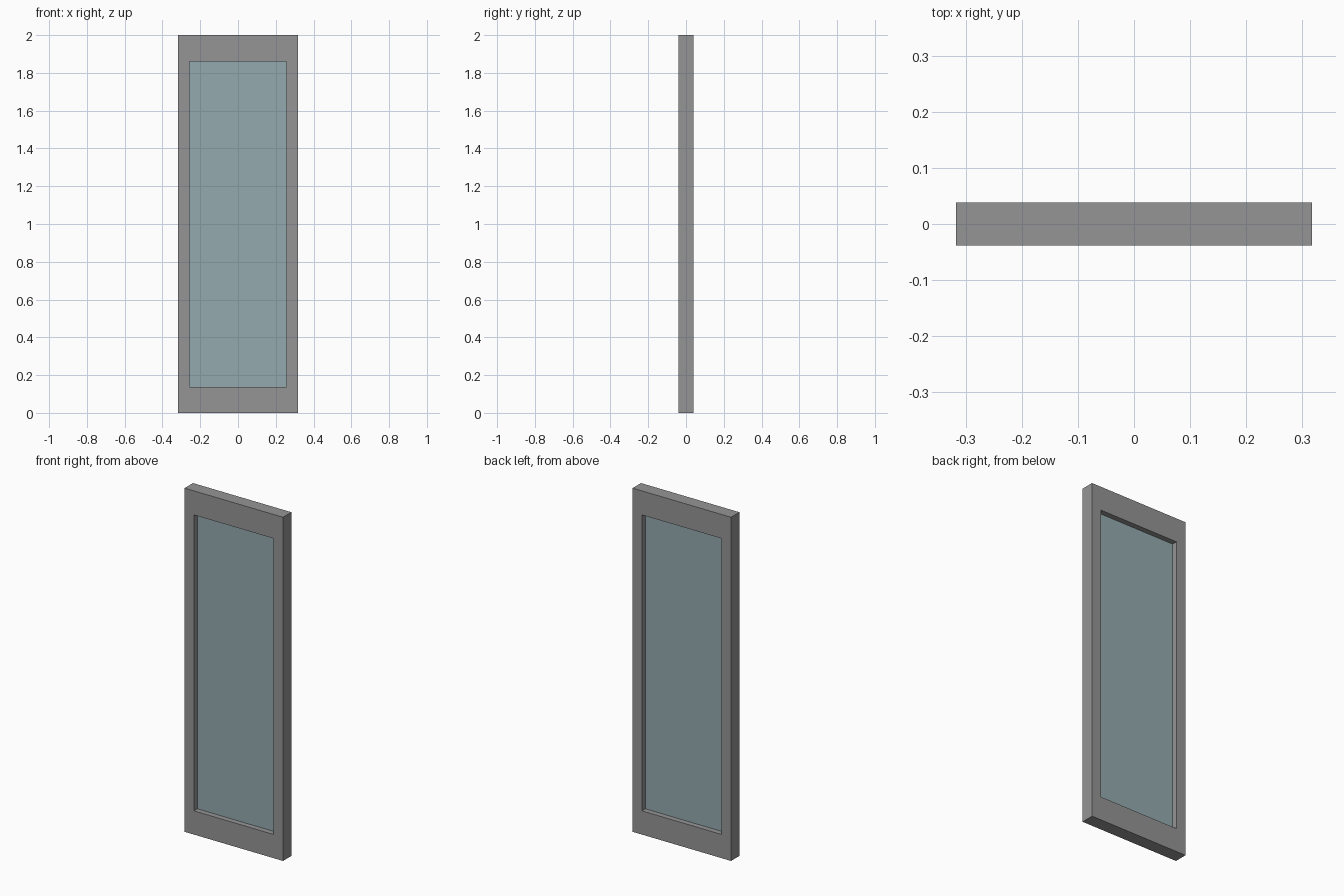
import bpy

if "Cube" in bpy.data.objects:
    bpy.data.objects.remove(bpy.data.objects["Cube"])

W, D, H = 0.317, 0.0385, 2.0      # half width, half depth, height
IW, Z0, Z1 = 0.257, 0.138, 1.86   # opening half width, bottom, top
GLASS = 0.007                     # half thickness of the pane


def mesh_object(name, verts, faces, color):
    mesh = bpy.data.meshes.new(name)
    mesh.from_pydata(verts, [], faces)
    obj = bpy.data.objects.new(name, mesh)
    bpy.context.collection.objects.link(obj)
    mat = bpy.data.materials.new(name + "_material")
    mat.diffuse_color = color
    mat.use_nodes = True
    mat.node_tree.nodes["Principled BSDF"].inputs["Base Color"].default_value = mat.diffuse_color
    mesh.materials.append(mat)
    return obj


def rectangle(w, z0, z1, y):
    return [(-w, y, z0), (w, y, z0), (w, y, z1), (-w, y, z1)]


# Frame: outer and inner loops on front and back, bridged into one closed ring
loops = [rectangle(W, 0, H, -D), rectangle(IW, Z0, Z1, -D),
         rectangle(IW, Z0, Z1, D), rectangle(W, 0, H, D)]
faces = []
for k in range(4):
    a, b = 4 * k, 4 * ((k + 1) % 4)
    for i in range(4):
        j = (i + 1) % 4
        faces.append((a + i, a + j, b + j, b + i))
mesh_object("door_frame", sum(loops, []), faces, (0.3, 0.3, 0.3, 1.0))

# Glass pane, recessed equally from both faces
mesh_object("glass_pane",
            rectangle(IW, Z0, Z1, -GLASS) + rectangle(IW, Z0, Z1, GLASS),
            [(0, 1, 2, 3), (7, 6, 5, 4)] +
            [(i, i + 4, (i + 1) % 4 + 4, (i + 1) % 4) for i in range(4)],
            (0.296, 0.402, 0.425, 1.0))
